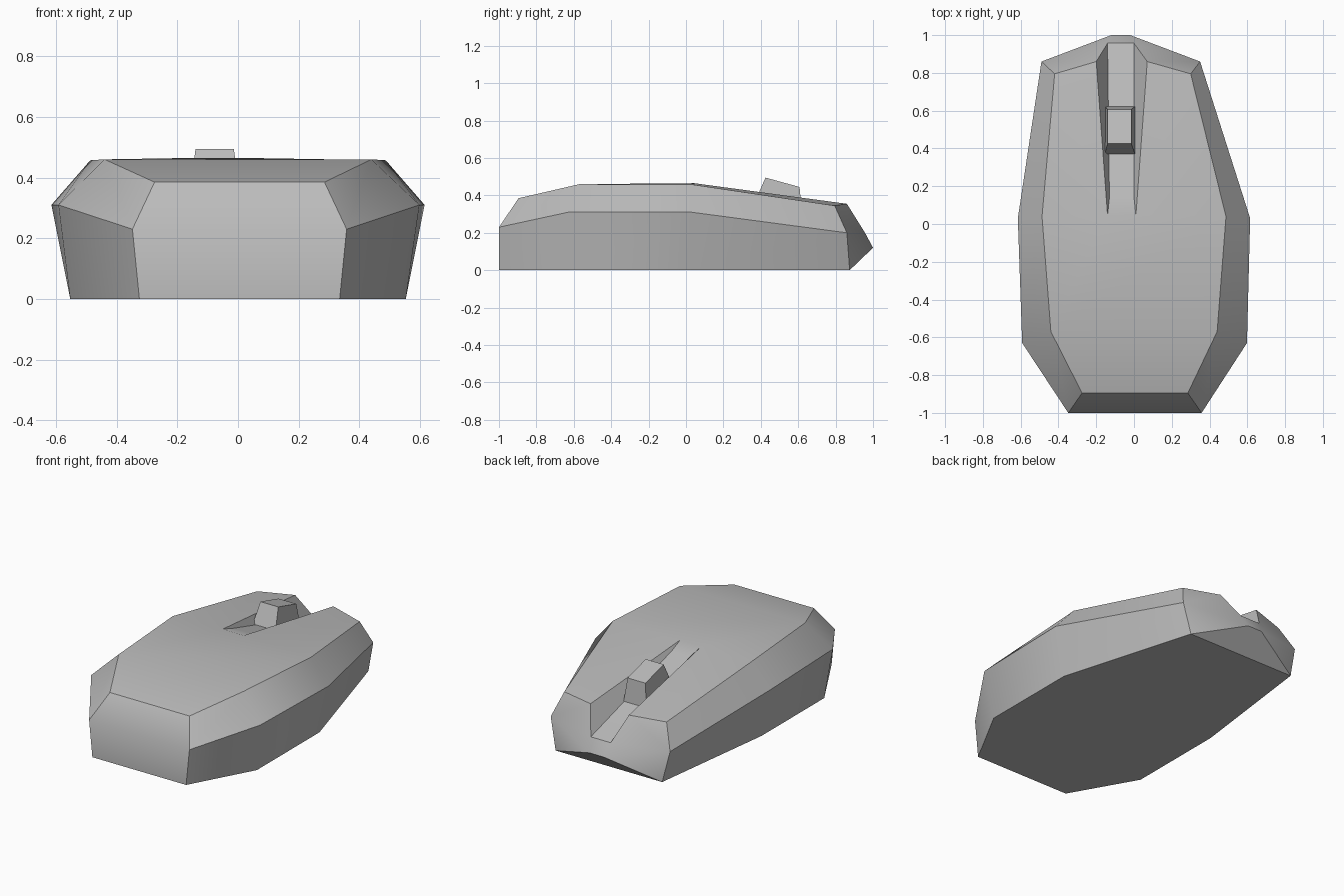
import bpy
import bmesh
import math

cube = bpy.data.objects.get("Cube")
if cube:
    bpy.data.objects.remove(cube, do_unlink=True)

grey = bpy.data.materials.new("plain grey")
grey.use_nodes = True
tone = (0.5, 0.5, 0.5, 1)
grey.diffuse_color = tone
grey.node_tree.nodes["Principled BSDF"].inputs["Base Color"].default_value = tone


def build(name, points, paired_faces, bridging_strips, smooth_angle):
    """Each point is (centre x, half width, y, z) and makes a left and a right vertex."""
    bm = bmesh.new()
    pairs = {}
    for key, (centre, half, y, z) in points.items():
        pairs[key] = [bm.verts.new((centre + side * half, y, z)) for side in (1, -1)]
    # faces repeated on both sides
    for face in paired_faces:
        for side in (0, 1):
            bm.faces.new([pairs[key][side] for key in face.split()])
    # faces that span from one side to the other
    for strip in bridging_strips:
        keys = strip.split()
        left = [pairs[key][0] for key in keys]
        right = [pairs[key][1] for key in reversed(keys)]
        bm.faces.new(left + right)
    bmesh.ops.recalc_face_normals(bm, faces=bm.faces)
    mesh = bpy.data.meshes.new(name)
    bm.to_mesh(mesh)
    bm.free()
    mesh.materials.append(grey)
    obj = bpy.data.objects.new(name, mesh)
    bpy.context.collection.objects.link(obj)
    bpy.ops.object.select_all(action="DESELECT")
    obj.select_set(True)
    bpy.context.view_layer.objects.active = obj
    bpy.ops.object.shade_smooth_by_angle(angle=math.radians(smooth_angle))
    return obj


# Faceted shell: base outline, waist outline, shoulder outline and wheel channel
shell_points = {
    "base_front": (0.005, 0.33, -1, 0),
    "base_hip": (0, 0.553, -0.6, 0),
    "base_mid": (0, 0.553, 0.03, 0),
    "base_back": (-0.07, 0.375, 0.875, 0),
    "waist_front": (0.005, 0.353, -1, 0.23),
    "waist_hip": (0.003, 0.595, -0.63, 0.31),
    "waist_mid": (0, 0.615, 0.03, 0.31),
    "waist_back": (-0.07, 0.42, 0.86, 0.2),
    "nose": (-0.07, 0.05, 1, 0.12),
    "top_front": (0.005, 0.28, -0.895, 0.385),
    "top_hip": (0, 0.44, -0.57, 0.46),
    "top_mid": (0, 0.487, 0.04, 0.457),
    "top_back": (-0.06, 0.36, 0.795, 0.345),
    "rim_start": (-0.065, 0.075, 0.045, 0.465),
    "rim_end": (-0.065, 0.135, 0.86, 0.355),
    "floor_start": (-0.065, 0.065, 0.14, 0.437),
    "floor_end": (-0.07, 0.07, 0.957, 0.2),
}
shell_sides = [
    "base_front base_hip waist_hip waist_front",
    "base_hip base_mid waist_mid waist_hip",
    "base_mid base_back waist_back waist_mid",
    "waist_front waist_hip top_hip top_front",
    "waist_hip waist_mid top_mid top_hip",
    "waist_mid waist_back top_back top_mid",
    "rim_start top_mid top_back rim_end",
    "rim_end top_back waist_back floor_end",
    "floor_end waist_back nose",
    "nose waist_back base_back",
    "rim_start rim_end floor_end floor_start",
]
shell_bridges = [
    "base_front base_hip base_mid base_back",
    "base_front waist_front",
    "waist_front top_front",
    "top_front top_hip",
    "top_hip top_mid rim_start",
    "rim_start floor_start",
    "floor_start floor_end",
    "floor_end nose",
    "nose base_back",
]
build("mouse_shell", shell_points, shell_sides, shell_bridges, 39)

# Tapered scroll block standing in the channel
wheel_points = {
    "low_front": (-0.075, 0.08, 0.37, 0.37),
    "low_back": (-0.075, 0.08, 0.622, 0.29),
    "high_front": (-0.077, 0.063, 0.425, 0.495),
    "high_back": (-0.077, 0.063, 0.607, 0.445),
}
build(
    "scroll_wheel",
    wheel_points,
    ["low_front low_back high_back high_front"],
    ["low_front low_back", "high_front high_back", "low_front high_front", "low_back high_back"],
    30,
)
